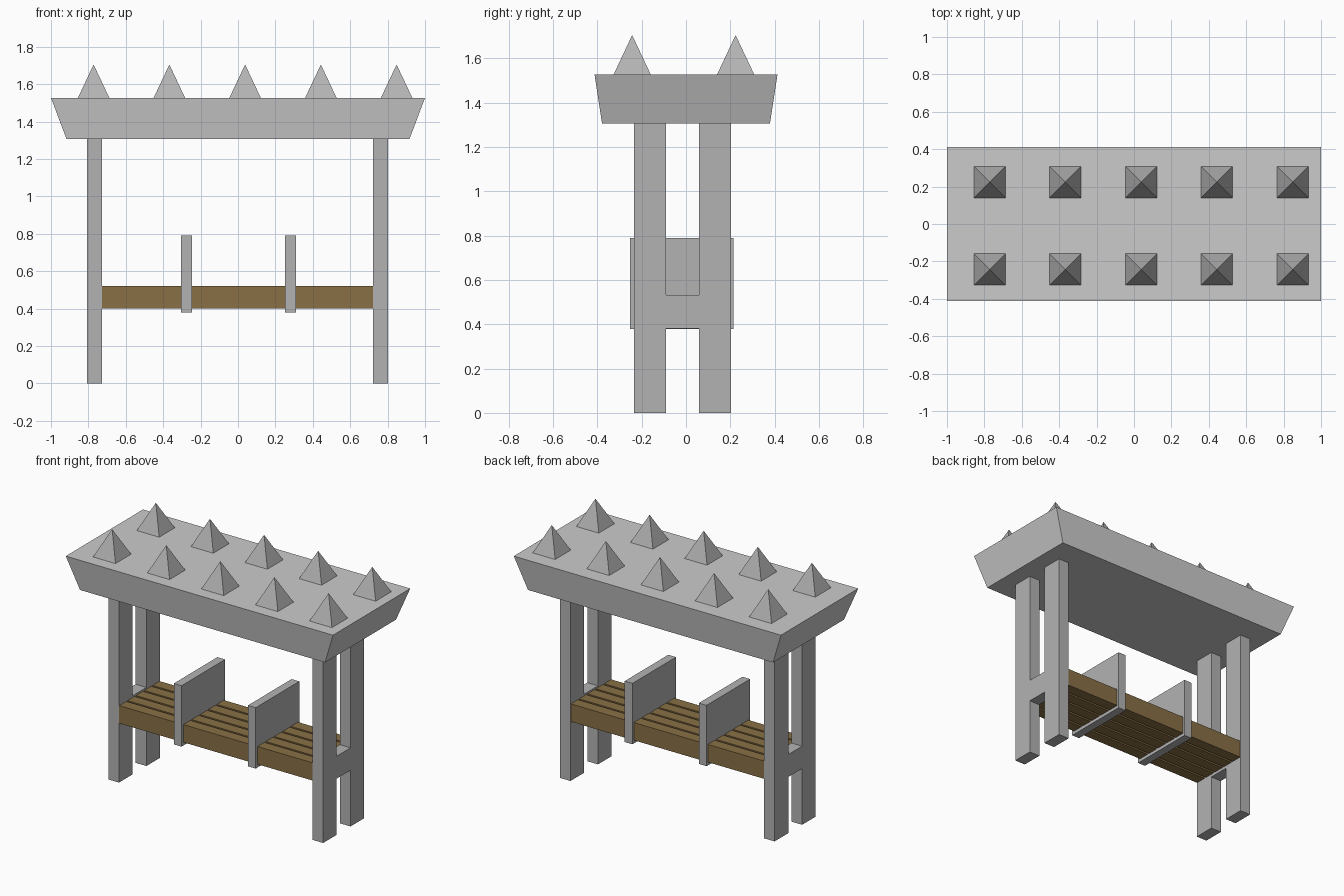
import bpy, bmesh
from math import pi, sqrt

if "Cube" in bpy.data.objects:
    bpy.data.objects.remove(bpy.data.objects["Cube"])


def material(name, colour):
    m = bpy.data.materials.new(name)
    m.diffuse_color = (*colour, 1)
    m.use_nodes = True
    m.node_tree.nodes["Principled BSDF"].inputs["Base Color"].default_value = m.diffuse_color
    return m


STONE = material("light stone", (0.7, 0.7, 0.7))
DARK = material("dark stone", (0.45, 0.45, 0.45))
WOOD = material("dark wood", (0.25, 0.16, 0.06))


def add_object(name, bm, mat):
    bmesh.ops.recalc_face_normals(bm, faces=bm.faces)
    me = bpy.data.meshes.new(name)
    bm.to_mesh(me)
    bm.free()
    me.materials.append(mat)
    ob = bpy.data.objects.new(name, me)
    bpy.context.collection.objects.link(ob)
    return ob


def box(name, x, y, z, mat, taper=(0, 0)):
    """Box from axis ranges; taper pulls the bottom edges inwards."""
    bm = bmesh.new()
    bmesh.ops.create_cube(bm, size=1)
    for v in bm.verts:
        sx, sy, up = v.co.x > 0, v.co.y > 0, v.co.z > 0
        tx, ty = (0, 0) if up else taper
        v.co = (x[sx] + (-tx if sx else tx), y[sy] + (-ty if sy else ty), z[up])
    return add_object(name, bm, mat)


def extrude_x(name, profile, x, mat):
    """Extrude a (y, z) profile along x."""
    bm = bmesh.new()
    face = bm.faces.new([bm.verts.new((x[0], y, z)) for y, z in profile])
    ext = bmesh.ops.extrude_face_region(bm, geom=[face], use_keep_orig=True)
    moved = [g for g in ext["geom"] if isinstance(g, bmesh.types.BMVert)]
    bmesh.ops.translate(bm, verts=moved, vec=(x[1] - x[0], 0, 0))
    return add_object(name, bm, mat)


# H-shaped end frames: two posts joined by a crossbar
y0, y1, y2, y3 = -0.235, -0.09, 0.058, 0.204
top, bar_lo, bar_hi = 1.307, 0.38, 0.532
h_profile = [(y0, 0), (y1, 0), (y1, bar_lo), (y2, bar_lo), (y2, 0), (y3, 0),
             (y3, top), (y2, top), (y2, bar_hi), (y1, bar_hi), (y1, top), (y0, top)]
extrude_x("left_end_frame", h_profile, (-0.806, -0.726), DARK)
extrude_x("right_end_frame", h_profile, (0.722, 0.802), DARK)

# Seat slats
count, gap = 5, 0.014
front, back = -0.233, 0.2
width = (back - front + gap) / count - gap
for i in range(count):
    y = front + i * (width + gap)
    box(f"seat_slat_{i + 1}", (-0.727, 0.723), (y, y + width), (0.4, 0.52), WOOD)

# Seat dividers
for side, x in (("left", -0.275), ("right", 0.28)):
    box(f"{side}_divider", (x - 0.029, x + 0.029), (-0.252, 0.214), (0.378, 0.79), DARK)

# Roof slab, narrower at the bottom
box("roof", (-1, 1), (-0.413, 0.413), (1.307, 1.527), STONE, taper=(0.083, 0.034))

# Two rows of pyramid spikes
for row, y in (("front", -0.243), ("back", 0.224)):
    for i in range(5):
        bpy.ops.mesh.primitive_cone_add(
            vertices=4, radius1=0.084 * sqrt(2), radius2=0, depth=0.178,
            location=(-0.772 + i * 0.405, y, 1.527 + 0.089), rotation=(0, 0, pi / 4))
        spike = bpy.context.object
        spike.name = f"{row}_spike_{i + 1}"
        spike.data.materials.append(DARK)
